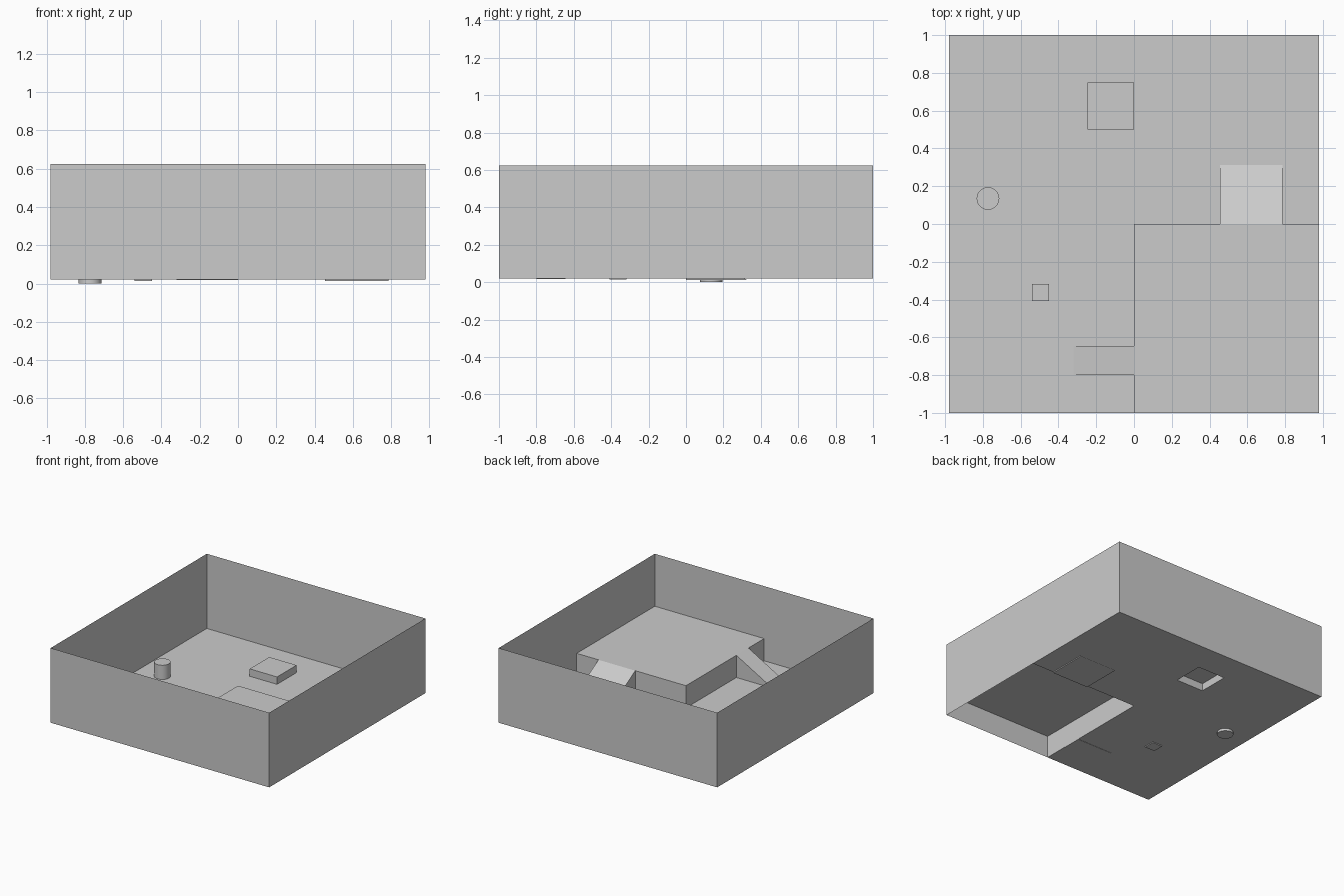
import bpy, bmesh

if "Cube" in bpy.data.objects:
    bpy.data.objects.remove(bpy.data.objects["Cube"])

X, Y = 0.98, 1.0                 # half extents of the room
FLOOR, TOP, DECK = 0.02, 0.625, 0.20


def make(name, faces):
    """Mesh object from a list of faces given as point tuples."""
    bm = bmesh.new()
    for f in faces:
        bm.faces.new([bm.verts.new(p) for p in f])
    bmesh.ops.remove_doubles(bm, verts=bm.verts, dist=1e-5)
    me = bpy.data.meshes.new(name)
    bm.to_mesh(me)
    bm.free()
    ob = bpy.data.objects.new(name, me)
    bpy.context.collection.objects.link(ob)
    return ob


def flat(x0, x1, y0, y1, z):
    return [(x0, y0, z), (x1, y0, z), (x1, y1, z), (x0, y1, z)]


def wall(a, b, z0, z1):
    return [(*a, z0), (*b, z0), (*b, z1), (*a, z1)]


def walls(pts, z0, z1):
    return [wall(a, b, z0, z1) for a, b in zip(pts, pts[1:])]


def prism(name, a, b):
    """Closed solid between two matching end profiles."""
    n = len(a)
    sides = [[a[i], a[(i + 1) % n], b[(i + 1) % n], b[i]] for i in range(n)]
    ob = make(name, [a[::-1], b] + sides)
    bm = bmesh.new()
    bm.from_mesh(ob.data)
    bmesh.ops.recalc_face_normals(bm, faces=bm.faces)
    bm.to_mesh(ob.data)
    bm.free()
    return ob


# Thin outer walls, open at the top
make("outer_walls", walls([(-X, -Y), (X, -Y), (X, Y), (-X, Y), (-X, -Y)], FLOOR, TOP))

# L-shaped floor with an opening under the hollow step
bx0, bx1, by0, by1 = -0.245, 0.0, 0.50, 0.75
make("floor", [
    flat(-X, 0, -Y, 0, FLOOR),
    flat(-X, bx0, 0, Y, FLOOR),
    flat(bx1, X, 0, Y, FLOOR),
    flat(bx0, bx1, 0, by0, FLOOR),
    flat(bx0, bx1, by1, Y, FLOOR),
])

# Raised deck filling the front right quarter, open underneath
make("raised_deck", [flat(0, X, -Y, 0, DECK)]
     + walls([(X, 0), (0, 0), (0, -Y)], FLOOR, DECK))

# Low hollow step
make("low_step", [flat(bx0, bx1, by0, by1, 0.08)]
     + walls([(bx0, by0), (bx1, by0), (bx1, by1), (bx0, by1), (bx0, by0)], FLOOR, 0.08))

# Ramps down from the deck
prism("wide_ramp", *[[(x, 0, 0.012), (x, 0.325, 0.012), (x, 0, DECK)]
                     for x in (0.455, 0.785)])
prism("narrow_ramp", *[[(0, y, 0.018), (-0.325, y, 0.018), (0, y, DECK)]
                       for y in (-0.80, -0.645)])

# Small cube on the floor
bpy.ops.mesh.primitive_cube_add(size=0.09, location=(-0.495, -0.363, 0.058))
bpy.context.object.name = "small_cube"

# Round post
bpy.ops.mesh.primitive_cylinder_add(vertices=32, radius=0.06, depth=0.135,
                                    location=(-0.773, 0.135, 0.0675))
bpy.context.object.name = "round_post"
bpy.ops.object.shade_smooth_by_angle()
